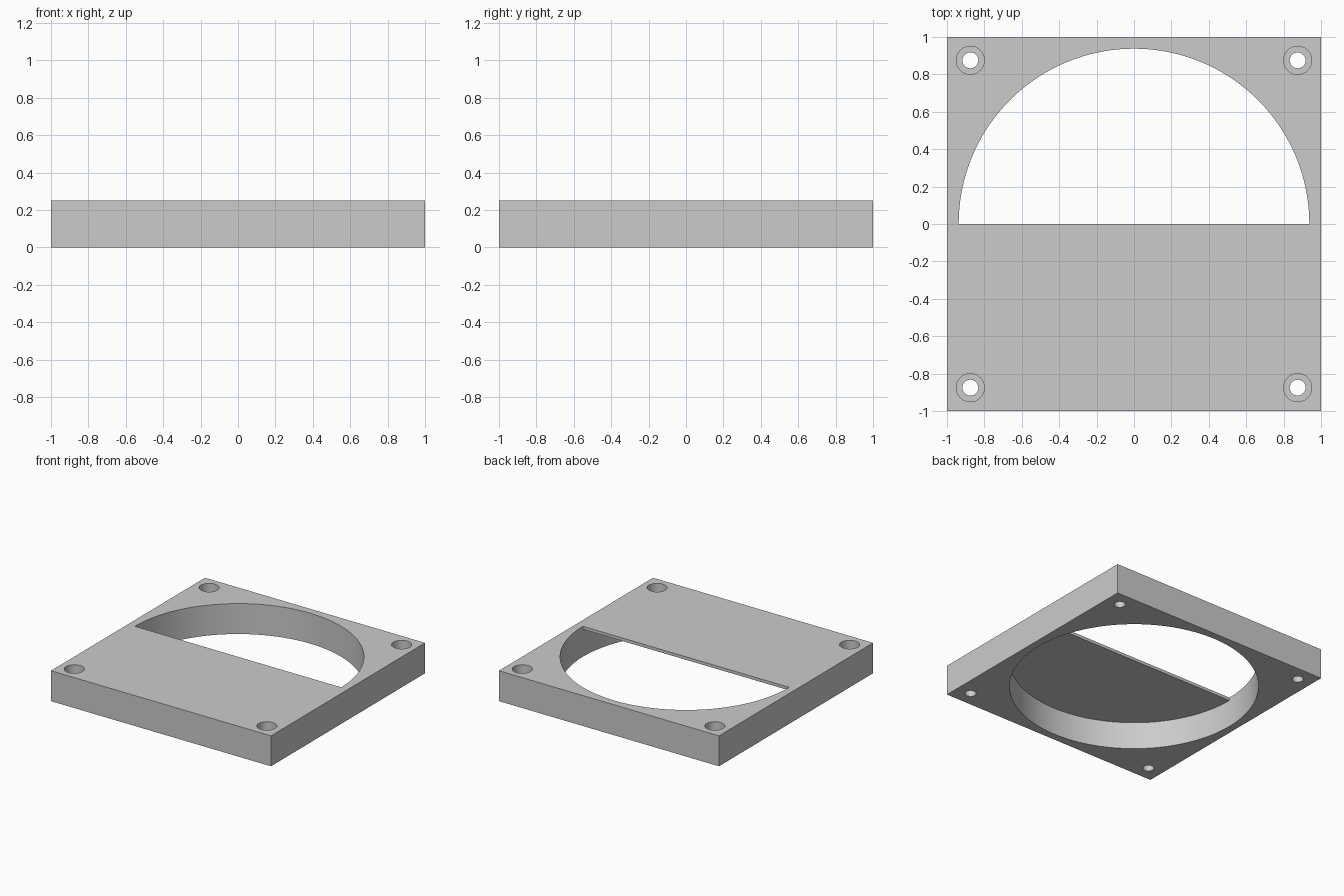
import bpy
import math

SIZE, HEIGHT = 2.0, 0.25
OPENING_R, LID = 0.9375, 0.025
HOLE_POS, HOLE_R = 0.875, 0.0425
BORE_R, BORE_DEPTH = 0.075, 0.125

if "Cube" in bpy.data.objects:
    bpy.data.objects.remove(bpy.data.objects["Cube"], do_unlink=True)


def box(name, low, high):
    centre = [(a + b) / 2 for a, b in zip(low, high)]
    bpy.ops.mesh.primitive_cube_add(size=1, location=centre)
    obj = bpy.context.object
    obj.name = name
    obj.scale = [b - a for a, b in zip(low, high)]
    bpy.ops.object.transform_apply(location=True, rotation=True, scale=True)
    return obj


def cylinder(name, x, y, radius, z0, z1, sides):
    bpy.ops.mesh.primitive_cylinder_add(
        vertices=sides, radius=radius, depth=z1 - z0, location=(x, y, (z0 + z1) / 2))
    obj = bpy.context.object
    obj.name = name
    bpy.ops.object.transform_apply(location=True, rotation=True, scale=True)
    return obj


def cut(target, cutter):
    cutter.hide_render = True
    mod = target.modifiers.new("cut", 'BOOLEAN')
    mod.operation = 'DIFFERENCE'
    mod.solver = 'EXACT'
    mod.object = cutter
    bpy.ops.object.select_all(action='DESELECT')
    bpy.context.view_layer.objects.active = target
    target.select_set(True)
    bpy.ops.object.modifier_apply(modifier=mod.name)
    bpy.data.objects.remove(cutter, do_unlink=True)


# Square plate
plate = box("mounting_plate", (-SIZE / 2, -SIZE / 2, 0), (SIZE / 2, SIZE / 2, HEIGHT))

# Round opening, leaving a thin lid over its front half
opening = cylinder("opening_cutter", 0, 0, OPENING_R, -0.1, HEIGHT + 0.1, 128)
lid = box("lid_space", (-SIZE, -SIZE, HEIGHT - LID), (SIZE, 0, 1))
cut(opening, lid)
cut(plate, opening)

# Counterbored screw holes in the corners
for sx in (-1, 1):
    for sy in (-1, 1):
        x, y = sx * HOLE_POS, sy * HOLE_POS
        cut(plate, cylinder("screw_hole", x, y, HOLE_R, -0.1, HEIGHT + 0.1, 48))
        cut(plate, cylinder("counterbore", x, y, BORE_R, HEIGHT - BORE_DEPTH, HEIGHT + 0.1, 48))

# Plain grey finish
grey = bpy.data.materials.new("light_grey")
grey.use_nodes = True
colour = (0.6, 0.6, 0.6, 1)
grey.diffuse_color = colour
grey.node_tree.nodes["Principled BSDF"].inputs["Base Color"].default_value = colour
plate.data.materials.clear()
plate.data.materials.append(grey)

bpy.ops.object.select_all(action='DESELECT')
plate.select_set(True)
bpy.context.view_layer.objects.active = plate
bpy.ops.object.shade_smooth_by_angle(angle=math.radians(30))
